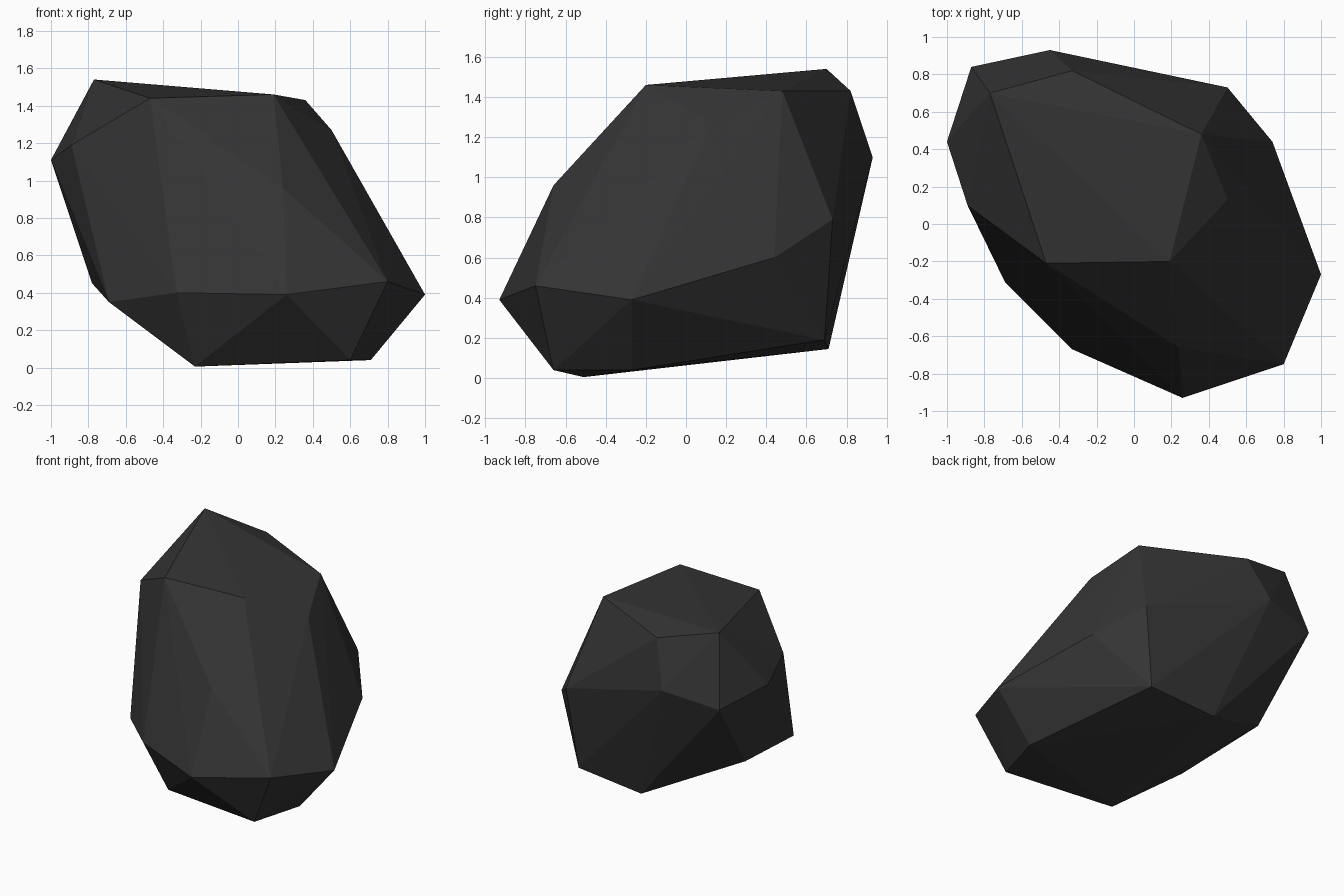
import bpy, bmesh

if "Cube" in bpy.data.objects:
    bpy.data.objects.remove(bpy.data.objects["Cube"])

# Faceted boulder: the corner points, grouped by level, wrapped in a convex skin
base = [(-.23, -.51, .005), (.60, -.66, .04), (.71, -.27, .04),
        (.42, .69, .19), (-.12, .71, .145), (-.20, .47, .15)]
lower = [(-.78, .40, .45), (-.69, -.31, .35), (-.33, -.67, .40), (.26, -.93, .39),
         (.80, -.75, .46), (1.0, -.27, .39), (.74, .44, .60), (.50, .73, .79)]
upper = [(.24, -.66, .96), (-.87, .84, 1.03), (-.45, .93, 1.10),
         (-1.0, .44, 1.11), (-.89, .10, 1.19), (.50, .13, 1.27)]
crown = [(-.77, .70, 1.54), (-.33, .82, 1.43), (.36, .48, 1.43),
         (.19, -.20, 1.46), (-.47, -.21, 1.44)]

bm = bmesh.new()
for p in base + lower + upper + crown:
    bm.verts.new(p)
bmesh.ops.convex_hull(bm, input=bm.verts)
bmesh.ops.delete(bm, geom=[v for v in bm.verts if not v.link_faces], context='VERTS')
bmesh.ops.recalc_face_normals(bm, faces=bm.faces)

mesh = bpy.data.meshes.new("boulder")
bm.to_mesh(mesh)
bm.free()
rock = bpy.data.objects.new("boulder", mesh)
bpy.context.collection.objects.link(rock)

# Dark charcoal stone
stone = bpy.data.materials.new("charcoal_stone")
stone.diffuse_color = (.034, .034, .034, 1)
stone.use_nodes = True
stone.node_tree.nodes["Principled BSDF"].inputs["Base Color"].default_value = stone.diffuse_color
mesh.materials.append(stone)
